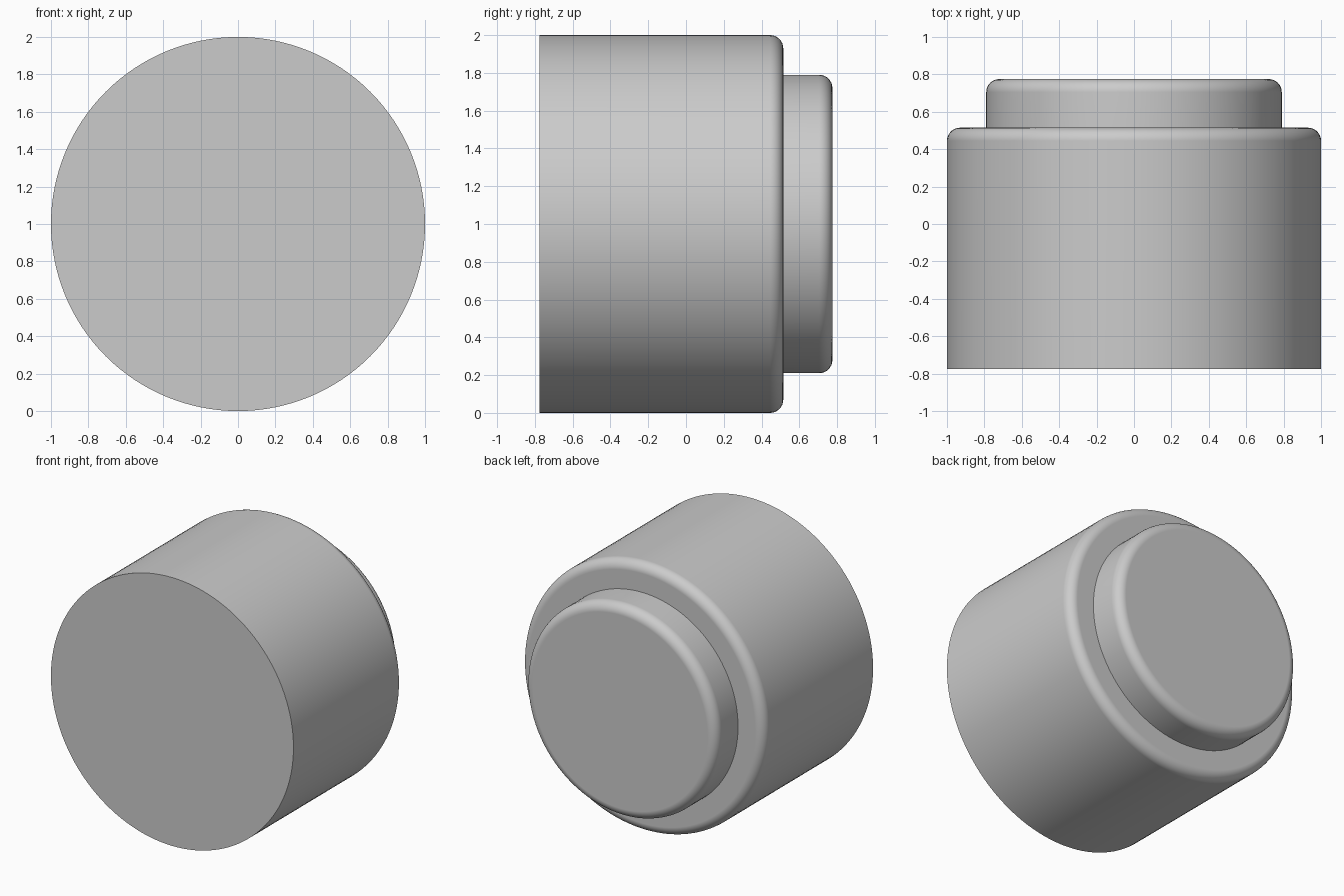
import bpy, bmesh, math
from mathutils import Matrix

cube = bpy.data.objects.get("Cube")
if cube:
    bpy.data.objects.remove(cube, do_unlink=True)

grey = bpy.data.materials.new("plain grey")
grey.use_nodes = True
grey.diffuse_color = (0.6, 0.6, 0.6, 1)
grey.node_tree.nodes["Principled BSDF"].inputs["Base Color"].default_value = (0.6, 0.6, 0.6, 1)


def round_drum(name, radius, front, back, rounding):
    """Cylinder along y with a rounded rim at the back."""
    bm = bmesh.new()
    bmesh.ops.create_cone(bm, cap_ends=True, segments=128, radius1=radius,
                          radius2=radius, depth=back - front)
    rim = [e for e in bm.edges if all(v.co.z > 0 for v in e.verts)]
    bmesh.ops.bevel(bm, geom=rim, offset=rounding, segments=8,
                    profile=0.5, affect='EDGES')
    bm.transform(Matrix.Translation((0, (front + back) / 2, 1))
                 @ Matrix.Rotation(-math.pi / 2, 4, 'X'))
    mesh = bpy.data.meshes.new(name)
    bm.to_mesh(mesh)
    bm.free()
    mesh.materials.append(grey)
    obj = bpy.data.objects.new(name, mesh)
    bpy.context.collection.objects.link(obj)
    bpy.ops.object.select_all(action='DESELECT')
    obj.select_set(True)
    bpy.context.view_layer.objects.active = obj
    bpy.ops.object.shade_smooth_by_angle(angle=math.radians(30))
    # Keep the flat caps flat beside the rounded rim
    normals = obj.modifiers.new("flat caps", 'WEIGHTED_NORMAL')
    normals.keep_sharp = True


# Main drum and the smaller raised disc behind it
round_drum("main_drum", 1.0, -0.775, 0.515, 0.07)
round_drum("raised_disc", 0.79, 0.515, 0.775, 0.07)
